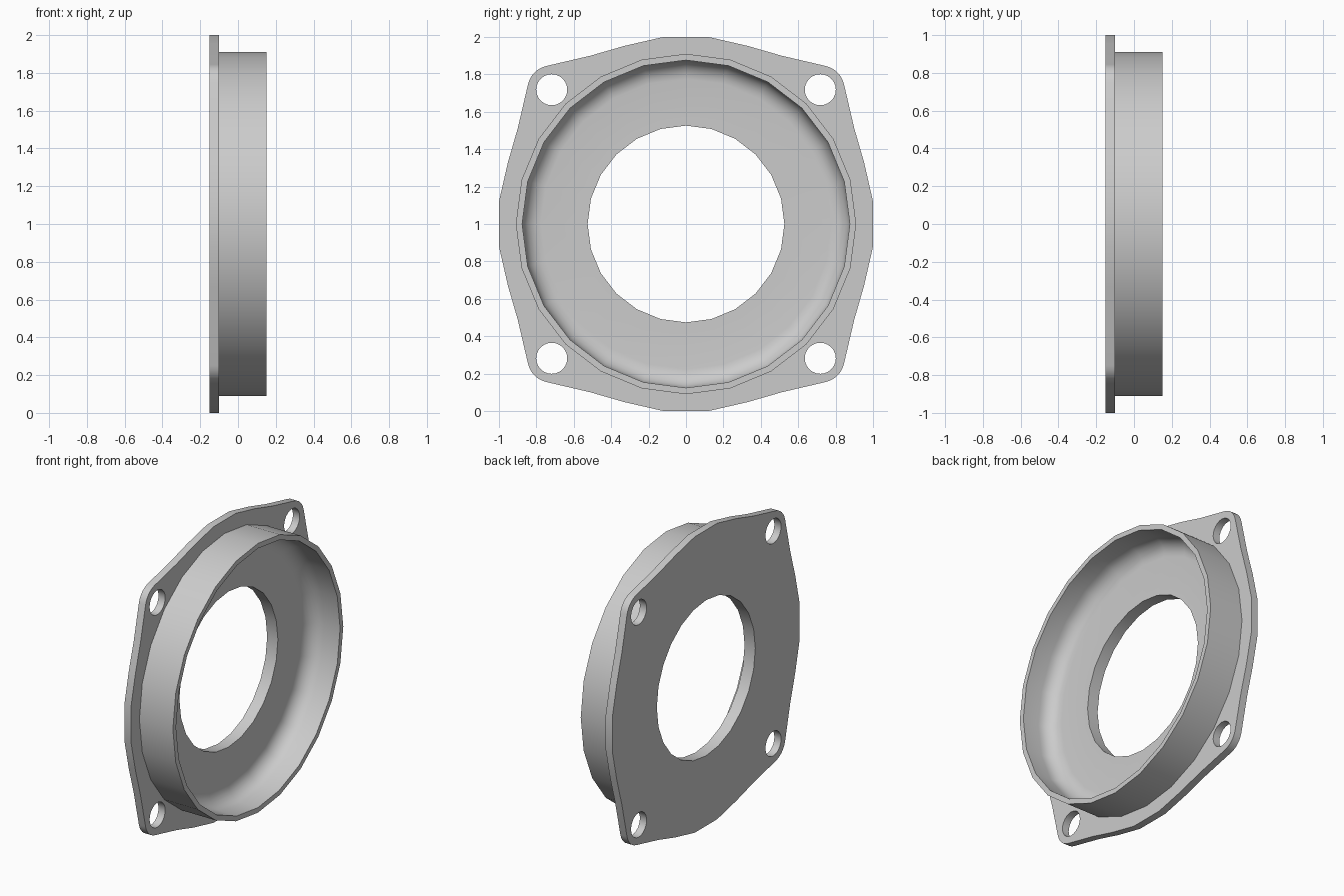
import bpy
import bmesh
import math

cube = bpy.data.objects.get("Cube")
if cube:
    bpy.data.objects.remove(cube, do_unlink=True)

# Axial positions (x) and radii
BACK, FLANGE, FLOOR, RIM = -0.15, -0.10, -0.07, 0.15
BORE, INNER, OUTER, FILLET = 0.526, 0.876, 0.91, 0.10
BOLT, BOLT_R, CORNER_R = 0.718, 0.083, 0.13
CENTRE_Z = 1.0


def circle(radius, count, cy=0.0, cz=0.0):
    return [(cy + radius * math.cos(math.tau * i / count),
             cz + radius * math.sin(math.tau * i / count)) for i in range(count)]


def flange_outline():
    """One quarter, from the right flat round the bolt corner, turned four times."""
    side = [(1.0, 0.12), (0.952, 0.33), (0.90, 0.51)]
    arc = []
    for i in range(7):
        a = math.radians(14 + 62 * i / 6)
        arc.append((BOLT + CORNER_R * math.cos(a), BOLT + CORNER_R * math.sin(a)))
    quarter = side + arc + [(z, y) for y, z in reversed(side)]
    points = []
    for _ in range(4):
        points += quarter
        quarter = [(-z, y) for y, z in quarter]
    return points


bm = bmesh.new()


def ring(points, x):
    return [bm.verts.new((x, y, z + CENTRE_Z)) for y, z in points]


def bridge(a, b):
    n = len(a)
    for i in range(n):
        j = (i + 1) % n
        bm.faces.new((a[i], a[j], b[j], b[i]))


def fill(loops):
    """Fill the flat region between an outline and its holes."""
    edges = []
    for loop in loops:
        for i, v in enumerate(loop):
            w = loop[(i + 1) % len(loop)]
            edges.append(bm.edges.get((v, w)) or bm.edges.new((v, w)))
    bmesh.ops.triangle_fill(bm, edges=edges, use_beauty=True, normal=(1, 0, 0))


# Cup: outer wall, rim, inner wall, filleted floor and bore
profile = [(FLANGE, OUTER), (RIM, OUTER), (RIM, INNER)]
for i in range(7):
    a = math.radians(90 * i / 6)
    profile.append((FLOOR + FILLET * (1 - math.sin(a)),
                    INNER - FILLET * (1 - math.cos(a))))
profile += [(FLOOR, BORE), (BACK, BORE)]
cup = [ring(circle(r, 24), x) for x, r in profile]
for a, b in zip(cup, cup[1:]):
    bridge(a, b)

# Flange: outer edge and four bolt holes, then the two flat sides
front_loops, back_loops = [cup[0]], [cup[-1]]
shapes = [flange_outline()]
shapes += [circle(BOLT_R, 24, sy * BOLT, sz * BOLT) for sy in (-1, 1) for sz in (-1, 1)]
for shape in shapes:
    front, back = ring(shape, FLANGE), ring(shape, BACK)
    bridge(front, back)
    front_loops.append(front)
    back_loops.append(back)
fill(front_loops)
fill(back_loops)
bmesh.ops.recalc_face_normals(bm, faces=bm.faces[:])

mesh = bpy.data.meshes.new("flanged_cup")
bm.to_mesh(mesh)
bm.free()
housing = bpy.data.objects.new("flanged_cup", mesh)
bpy.context.collection.objects.link(housing)

# Plain grey material
grey = bpy.data.materials.new("light grey")
grey.use_nodes = True
colour = (0.6, 0.6, 0.6, 1.0)
grey.diffuse_color = colour
grey.node_tree.nodes["Principled BSDF"].inputs["Base Color"].default_value = colour
mesh.materials.append(grey)

# Smooth round walls, sharp rims
bpy.ops.object.select_all(action="DESELECT")
housing.select_set(True)
bpy.context.view_layer.objects.active = housing
bpy.ops.object.shade_smooth_by_angle(angle=math.radians(30))
